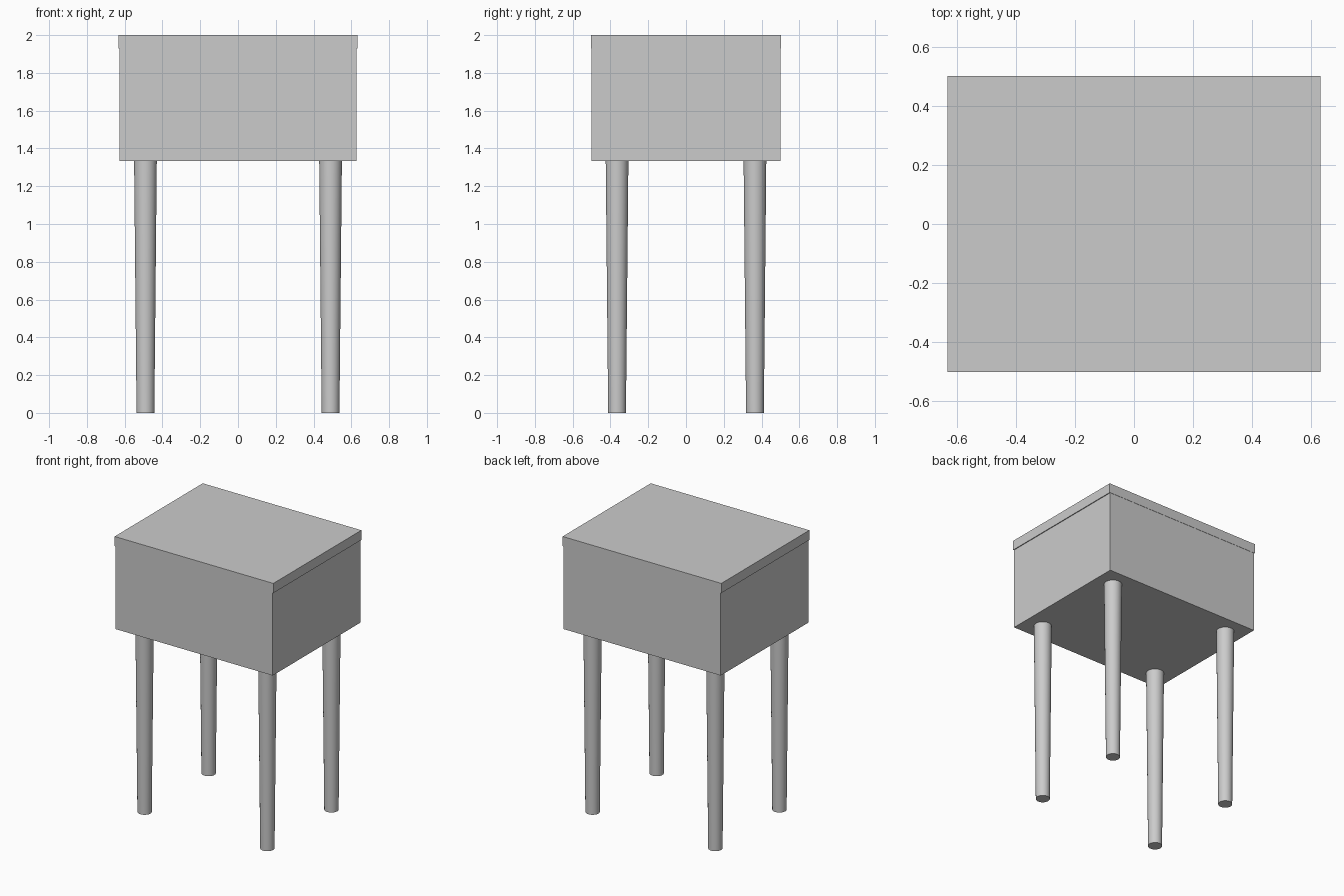
import bpy
import math

cube = bpy.data.objects.get("Cube")
if cube:
    bpy.data.objects.remove(cube, do_unlink=True)

# Single plain grey finish
grey = bpy.data.materials.new("plain_grey")
grey.use_nodes = True
colour = (0.6, 0.6, 0.6, 1)
grey.diffuse_color = colour
grey.node_tree.nodes["Principled BSDF"].inputs["Base Color"].default_value = colour


def box(name, width, depth, bottom, top):
    bpy.ops.mesh.primitive_cube_add(size=1, location=(0, 0, (bottom + top) / 2))
    obj = bpy.context.object
    obj.name = name
    obj.scale = (width, depth, top - bottom)
    bpy.ops.object.transform_apply(location=False, rotation=False, scale=True)
    obj.data.materials.append(grey)


def leg(name, x, y, height):
    bpy.ops.mesh.primitive_cone_add(vertices=32, radius1=0.047, radius2=0.06,
                                    depth=height, location=(x, y, height / 2))
    obj = bpy.context.object
    obj.name = name
    obj.data.materials.append(grey)
    bpy.ops.object.shade_smooth_by_angle(angle=math.radians(30))


# Storage body and thin overhanging lid
box("body", 1.254, 1.0, 1.333, 1.93)
box("lid", 1.266, 1.004, 1.93, 2.0)

# Four tapered legs
for side, x in (("left", 0.49), ("right", -0.49)):
    for end, y in (("front", -0.365), ("back", 0.365)):
        leg(f"{end}_{side}_leg", x, y, 1.333)
